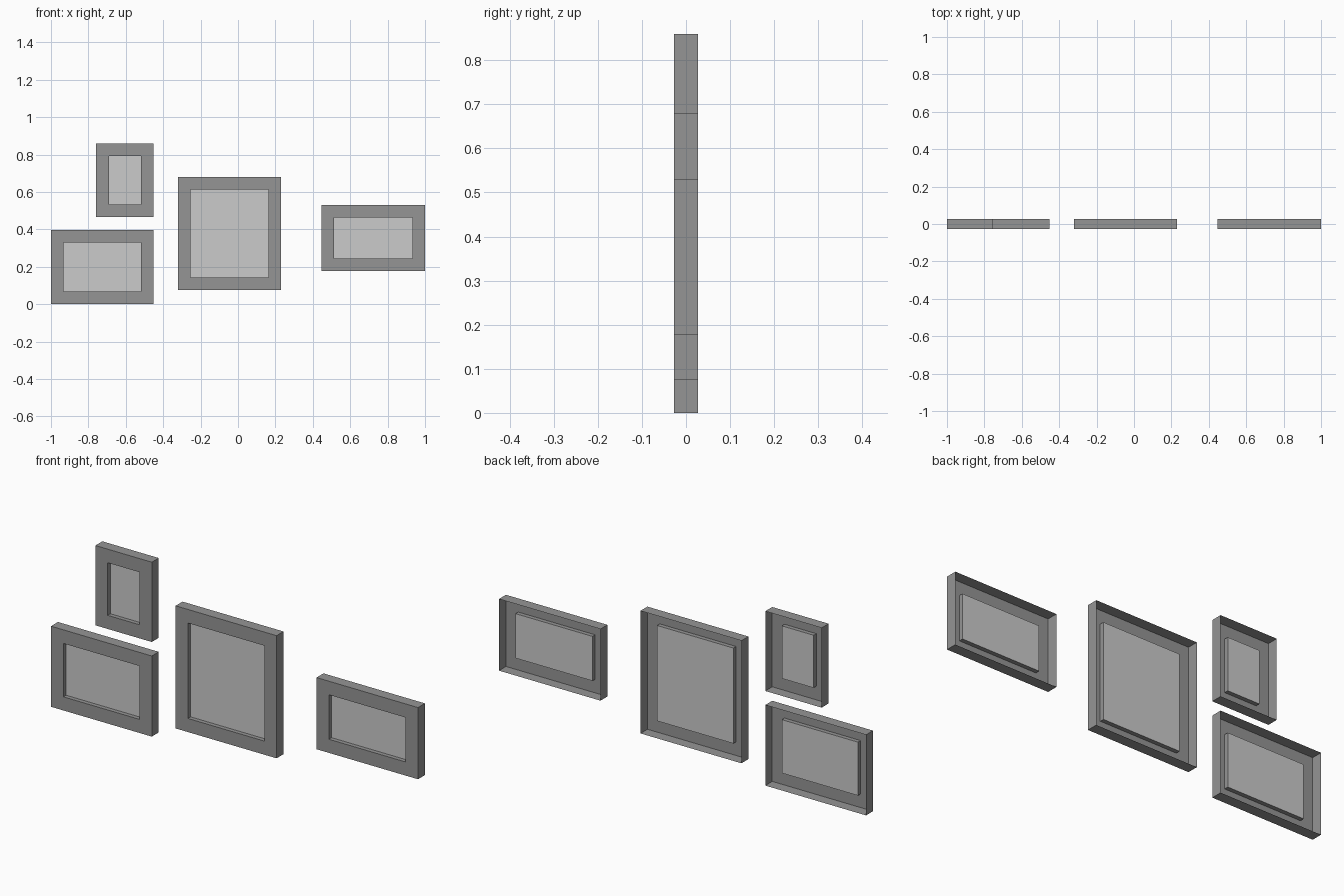
import bpy, bmesh

if "Cube" in bpy.data.objects:
    bpy.data.objects.remove(bpy.data.objects["Cube"])

HALF = 0.027      # half the frame depth
BORDER = 0.067    # width of the flat moulding
RECESS = 0.021    # how far the picture sits behind the front


def grey(name, v):
    m = bpy.data.materials.new(name)
    m.diffuse_color = (v, v, v, 1)
    m.use_nodes = True
    m.node_tree.nodes["Principled BSDF"].inputs["Base Color"].default_value = m.diffuse_color
    return m


frame_mat = grey("frame_grey", 0.3)
pane_mat = grey("picture_grey", 0.8)


def picture_frame(name, x0, x1, z0, z1):
    # Open-backed shell: outer walls, front face, recess walls, picture
    bm = bmesh.new()
    steps = [(0, HALF), (0, -HALF), (BORDER, -HALF), (BORDER, -HALF + RECESS)]
    loops = []
    for i, y in steps:
        corners = [(x0 + i, z0 + i), (x1 - i, z0 + i), (x1 - i, z1 - i), (x0 + i, z1 - i)]
        loops.append([bm.verts.new((x, y, z)) for x, z in corners])
    for a, b in zip(loops, loops[1:]):
        for k in range(4):
            n = (k + 1) % 4
            bm.faces.new((a[k], a[n], b[n], b[k]))
    pane = bm.faces.new(loops[-1])
    pane.material_index = 1
    bm.normal_update()
    if pane.normal.y > 0:
        bmesh.ops.reverse_faces(bm, faces=bm.faces[:])
    mesh = bpy.data.meshes.new(name)
    bm.to_mesh(mesh)
    bm.free()
    mesh.materials.append(frame_mat)
    mesh.materials.append(pane_mat)
    obj = bpy.data.objects.new(name, mesh)
    bpy.context.collection.objects.link(obj)


# Four frames arranged on the wall
picture_frame("lower_left_frame", -1.0, -0.451, 0.0, 0.397)
picture_frame("upper_left_frame", -0.758, -0.451, 0.466, 0.859)
picture_frame("centre_frame", -0.321, 0.229, 0.075, 0.679)
picture_frame("right_frame", 0.447, 1.0, 0.178, 0.531)
